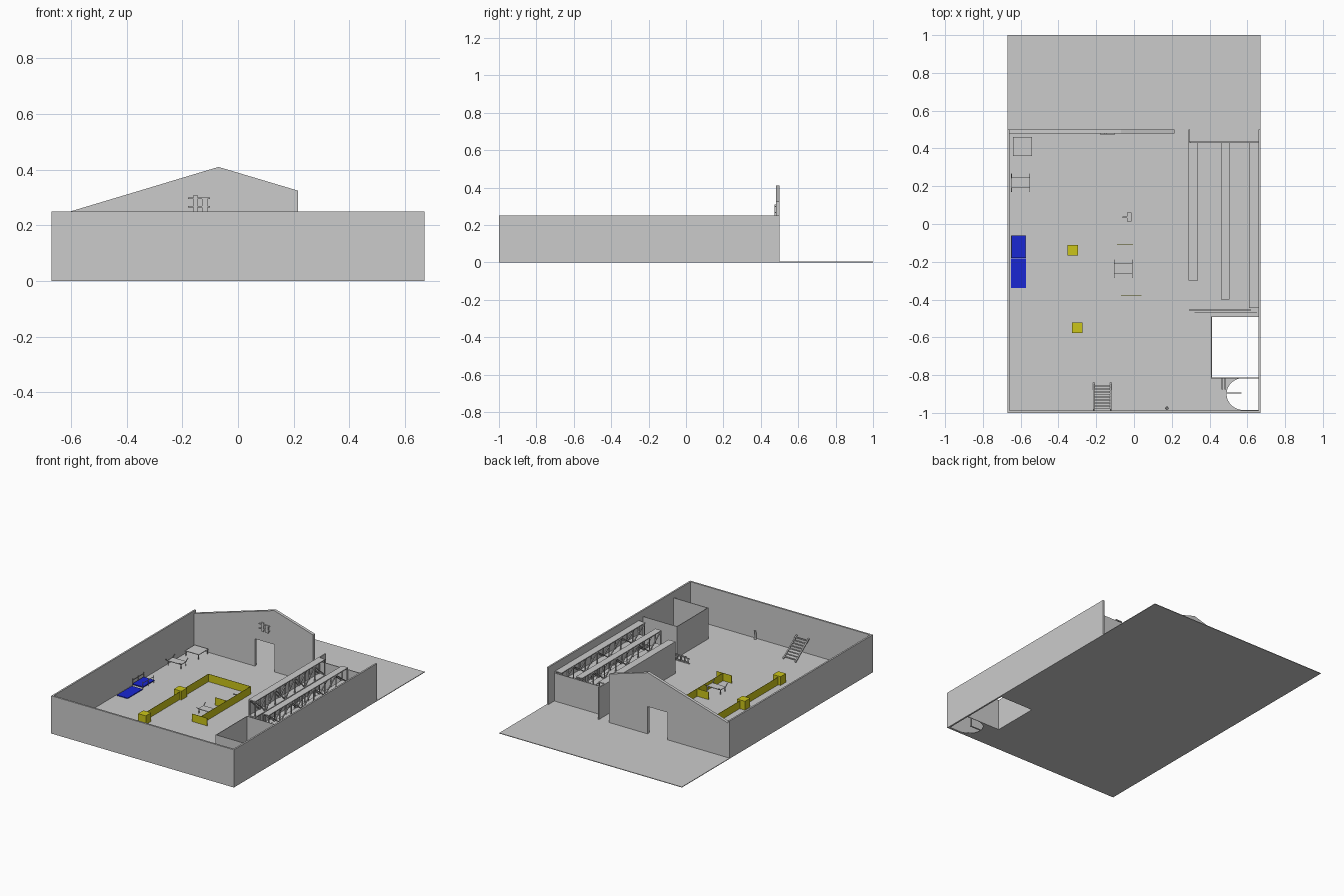
import bpy, bmesh
from math import pi, cos, sin
from mathutils import Vector

if "Cube" in bpy.data.objects:
    bpy.data.objects.remove(bpy.data.objects["Cube"])


def finish(name, bm, mat=None):
    me = bpy.data.meshes.new(name)
    bmesh.ops.recalc_face_normals(bm, faces=bm.faces)
    bm.to_mesh(me)
    bm.free()
    ob = bpy.data.objects.new(name, me)
    bpy.context.collection.objects.link(ob)
    if mat:
        me.materials.append(mat)
    return ob


def add_box(bm, x0, x1, y0, y1, z0, z1):
    vs = bmesh.ops.create_cube(bm, size=1)["verts"]
    for v in vs:
        v.co = ((x0 + x1) / 2 + v.co.x * (x1 - x0),
                (y0 + y1) / 2 + v.co.y * (y1 - y0),
                (z0 + z1) / 2 + v.co.z * (z1 - z0))


def boxes(name, items, mat=None):
    bm = bmesh.new()
    for b in items:
        add_box(bm, *b)
    return finish(name, bm, mat)


def add_bar(bm, a, b, r=0.003):
    a, b = Vector(a), Vector(b)
    d = b - a
    m = Vector.to_track_quat(d, 'Z', 'Y').to_matrix().to_4x4()
    m.translation = (a + b) / 2
    vs = bmesh.ops.create_cube(bm, size=1)["verts"]
    for v in vs:
        v.co = m @ Vector((v.co.x * r * 2, v.co.y * r * 2, v.co.z * d.length))


def bars(name, items, r=0.003):
    bm = bmesh.new()
    for a, b in items:
        add_bar(bm, a, b, r)
    return finish(name, bm)


def extrude(name, pts, vec):
    bm = bmesh.new()
    f = bm.faces.new([bm.verts.new(p) for p in pts])
    r = bmesh.ops.extrude_face_region(bm, geom=[f])
    bmesh.ops.translate(bm, vec=vec, verts=[g for g in r["geom"] if isinstance(g, bmesh.types.BMVert)])
    return finish(name, bm)


def cut(ob, cutter):
    m = ob.modifiers.new("cut", 'BOOLEAN')
    m.operation = 'DIFFERENCE'
    m.solver = 'EXACT'
    m.object = cutter
    cutter.hide_render = True
    cutter.hide_viewport = True


def colour(name, c):
    m = bpy.data.materials.new(name)
    m.diffuse_color = c
    m.use_nodes = True
    m.node_tree.nodes["Principled BSDF"].inputs["Base Color"].default_value = m.diffuse_color
    return m


yellow = colour("yellow", (0.6, 0.56, 0.01, 1))
blue = colour("blue", (0.01, 0.02, 0.65, 1))
F = 0.004   # floor top

# Floor with a shaft hole and a rounded stair hole
floor = boxes("floor", [(-0.67, 0.67, -1, 1, 0, F)])
cut(floor, boxes("shaft_cutter", [(0.412, 0.659, -0.812, -0.493, -0.1, 0.1)]))
arc = [(0.58 + 0.09 * cos(t), -0.9 + 0.085 * sin(t), -0.1)
       for t in [pi / 2 + pi * i / 16 for i in range(17)]]
cut(floor, extrude("stair_cutter", arc + [(0.659, -0.985, -0.1), (0.659, -0.817, -0.1)], (0, 0, 0.2)))

# Outer walls
boxes("front_wall", [(-0.67, 0.67, -1, -0.988, F, 0.25)])
boxes("left_wall", [(-0.67, -0.659, -0.988, 0.5, F, 0.25)])
boxes("right_wall", [(0.659, 0.67, -0.988, 0.5, F, 0.25)])

# Gabled back wall with door opening
gable = [(-0.659, F), (-0.213, F), (-0.213, 0.185), (-0.067, 0.185), (-0.067, F),
         (0.215, F), (0.215, 0.325), (-0.07, 0.41), (-0.659, 0.233)]
extrude("gable_wall", [(x, 0.48, z) for x, z in gable], (0, 0.02, 0))
boxes("entry_side_wall", [(0.288, 0.296, 0.435, 0.5, F, 0.215)])
boxes("entry_back_wall", [(0.296, 0.659, 0.432, 0.438, F, 0.19)])

# Wall mounted unit above the door
boxes("wall_unit", [(-0.18, -0.10, 0.473, 0.48, 0.295, 0.30), (-0.18, -0.10, 0.473, 0.48, 0.265, 0.27),
                    (-0.16, -0.145, 0.473, 0.48, 0.25, 0.31), (-0.13, -0.11, 0.473, 0.48, 0.25, 0.295)])

# Lift shaft walls
boxes("shaft_walls", [(0.408, 0.412, -0.817, -0.489, F, 0.21),
                      (0.412, 0.659, -0.493, -0.489, F, 0.21),
                      (0.412, 0.659, -0.817, -0.812, F, 0.21)])
boxes("shaft_side_posts", [(0.463, 0.472, -0.875, -0.817, F, 0.06), (0.478, 0.487, -0.875, -0.817, F, 0.06)])
bars("stair_post", [((0.565, -0.895, 0), (0.565, -0.895, 0.08)), ((0.49, -0.895, F), (0.57, -0.895, F))])


# Storage racks with shelves, posts and diagonal braces
def rack(name, x0, x1, y0, y1, top):
    boxes(name + "_shelves", [(x0, x1, y0, y1, z - 0.006, z) for z in (top, 0.11)])
    n = 7
    ys = [y0 + 0.004 + (y1 - y0 - 0.008) * i / n for i in range(n + 1)]
    items = []
    for x in (x0 + 0.003, x1 - 0.003):
        for i, y in enumerate(ys):
            items.append(((x, y, F), (x, y, top - 0.003)))
            if i < n:
                za, zb = (0.11, top - 0.005) if i % 2 else (top - 0.005, 0.11)
                items.append(((x, y, za), (x, ys[i + 1], zb)))
    bars(name + "_frame", items)


rack("left_rack", 0.292, 0.338, -0.30, 0.432, 0.215)
boxes("left_rack_panel", [(0.288, 0.292, -0.30, 0.435, F, 0.215)])
rack("middle_rack", 0.46, 0.505, -0.40, 0.432, 0.205)
rack("right_rack", 0.61, 0.658, -0.445, 0.432, 0.20)


# Ladders lying on edge beside the shaft
def floor_ladder(name, x0, x1, y):
    items = [((x0, y, z), (x1, y, z)) for z in (0.008, 0.04)]
    for i in range(12):
        x = x0 + (x1 - x0) * (i + 0.5) / 12
        items.append(((x, y, 0.008), (x, y, 0.04)))
    bars(name, items, 0.002)


floor_ladder("floor_ladder_a", 0.29, 0.62, -0.455)
floor_ladder("floor_ladder_b", 0.32, 0.65, -0.467)

# Open stair against the front wall
rails = [((x, -0.842, F), (x, -0.985, 0.107)) for x in (-0.212, -0.123)]
bars("stair_rails", rails, 0.004)
boxes("stair_treads", [(-0.21, -0.125, -0.852 - 0.016 * i - 0.012, -0.852 - 0.016 * i,
                        0.012 + 0.012 * i, 0.015 + 0.012 * i) for i in range(8)])

# Bollard near the front wall
bm = bmesh.new()
bmesh.ops.create_cone(bm, cap_ends=True, segments=16, radius1=0.008, radius2=0.006, depth=0.055)
bmesh.ops.translate(bm, vec=(0.175, -0.975, F + 0.0275), verts=bm.verts)
finish("bollard", bm)

# Yellow posts and barrier panels
boxes("yellow_posts", [(-0.353, -0.297, -0.168, -0.112, F, 0.062),
                       (-0.328, -0.272, -0.578, -0.522, F, 0.062)], yellow)
t, H = 0.001, 0.055
boxes("yellow_panels", [(-0.315 - t, -0.315 + t, -0.112, 0.14, F, H),
                        (-0.31 - t, -0.31 + t, -0.522, -0.168, F, H),
                        (-0.315, -0.005, 0.14 - t, 0.14 + t, F, H),
                        (-0.005 - t, -0.005 + t, -0.38, 0.14, F, H),
                        (-0.07, 0.04, -0.38 - t, -0.38 + t, F, H),
                        (-0.09, -0.005, -0.11 - t, -0.11 + t, F, H)], yellow)

# Blue mats, the far one raised in a railed frame
boxes("near_mat", [(-0.65, -0.572, -0.34, -0.183, F, 0.009)], blue)
boxes("far_mat", [(-0.65, -0.572, -0.179, -0.06, 0.016, 0.022)], blue)
bed = []
for x in (-0.648, -0.574):
    for y in (-0.177, -0.12, -0.062):
        bed.append(((x, y, F), (x, y, 0.055)))
    bed.append(((x, -0.177, 0.045), (x, -0.062, 0.045)))
bars("mat_railing", bed, 0.0015)


# Tables
def table(name, x0, x1, y0, y1, z):
    boxes(name + "_top", [(x0, x1, y0, y1, z - 0.004, z)])
    bars(name + "_legs", [((x, y, F), (x, y, z - 0.002))
                          for x in (x0 + 0.003, x1 - 0.003) for y in (y0 + 0.003, y1 - 0.003)], 0.002)


table("corner_table", -0.64, -0.54, 0.36, 0.46, 0.038)
for name, x0, y0, y1 in (("wall_bench", -0.65, 0.19, 0.245), ("barrier_bench", -0.107, -0.265, -0.21)):
    table(name, x0, x0 + 0.1, y0, y1, 0.035)
    bars(name + "_rails", [((x, y, 0.035), (x, y + s * 0.02, 0.05))
                           for x in (x0 + 0.002, x0 + 0.098) for y, s in ((y0, -1), (y1, 1))], 0.002)

# Small seat by the barrier
table("small_seat", -0.037, -0.012, 0.012, 0.06, 0.03)
bars("seat_handle", [((-0.06, 0.036, 0.03), (-0.035, 0.036, 0.03))])
